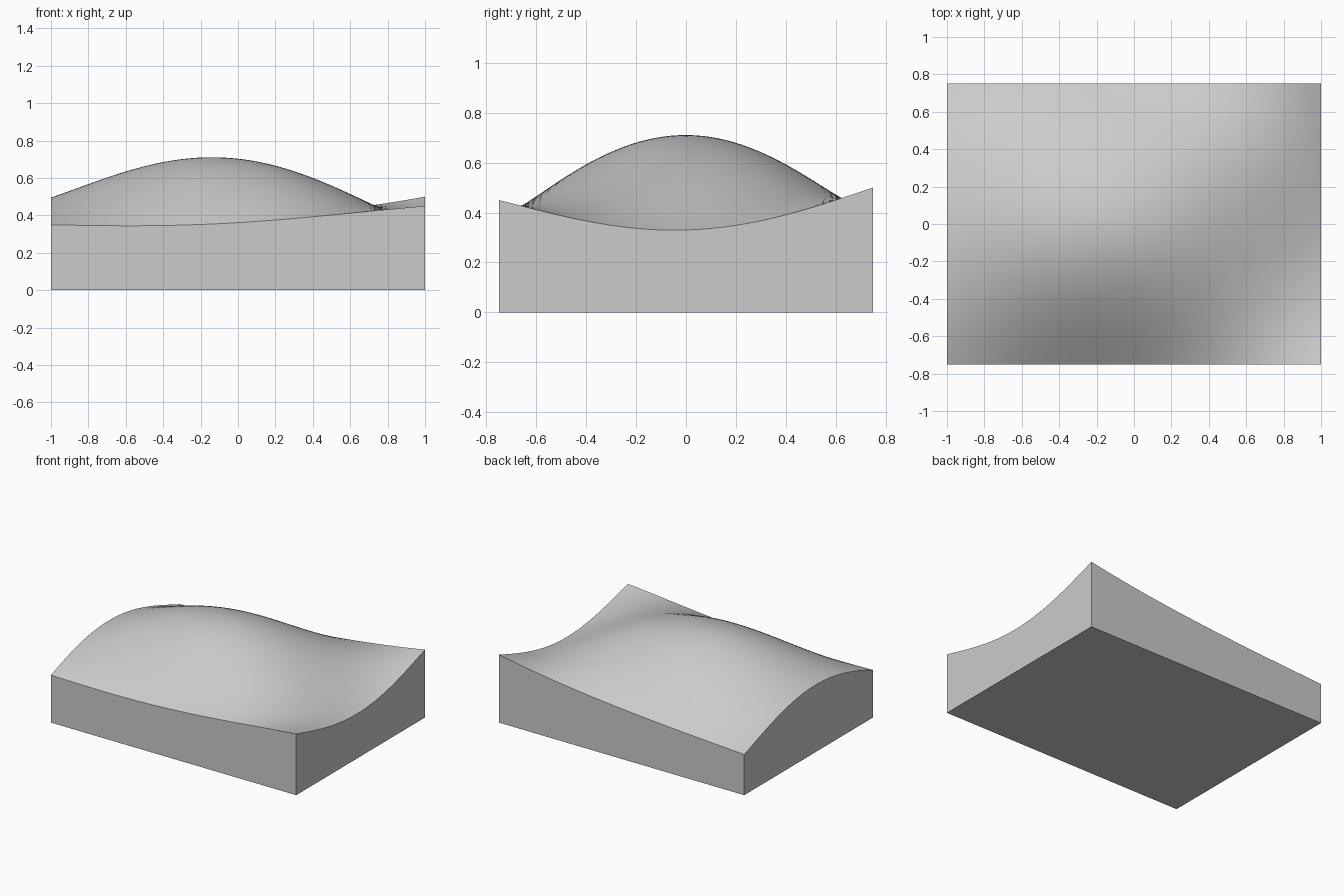
import bpy
import bmesh
import math

cube = bpy.data.objects.get("Cube")
if cube:
    bpy.data.objects.remove(cube, do_unlink=True)

HALF_X, HALF_Y = 1.0, 0.75
COLS, ROWS = 64, 48

# Control heights of the curved top: rows run front to back, columns -x to +x
HEIGHTS = [
    [0.35, 0.34, 0.33, 0.41, 0.45],
    [0.49, 0.60, 0.80, 0.47, 0.355],
    [0.593, 0.895, 1.298, 0.657, 0.235],
    [0.43, 0.57, 0.83, 0.46, 0.375],
    [0.30, 0.33, 0.36, 0.41, 0.50],
]


def bezier(values, t):
    """Bezier curve of any degree through its control values."""
    n = len(values) - 1
    return sum(math.comb(n, i) * t**i * (1 - t)**(n - i) * v
               for i, v in enumerate(values))


def top_height(x, y):
    u = (x + HALF_X) / (2 * HALF_X)
    v = (y + HALF_Y) / (2 * HALF_Y)
    return bezier([bezier(row, u) for row in HEIGHTS], v)


# Curved top surface
bm = bmesh.new()
bmesh.ops.create_grid(bm, x_segments=COLS, y_segments=ROWS, size=1)
for vert in bm.verts:
    vert.co.y *= HALF_Y
    vert.co.z = top_height(vert.co.x, vert.co.y)

# Straight walls down to the ground, then the flat underside
rim = [e for e in bm.edges if e.is_boundary]
wall = bmesh.ops.extrude_edge_only(bm, edges=rim)["geom"]
for item in wall:
    if isinstance(item, bmesh.types.BMVert):
        item.co.z = 0
base_rim = [e for e in bm.edges if e.is_boundary]
bmesh.ops.contextual_create(bm, geom=base_rim)
bmesh.ops.recalc_face_normals(bm, faces=bm.faces[:])

mesh = bpy.data.meshes.new("curved_block")
bm.to_mesh(mesh)
bm.free()
block = bpy.data.objects.new("curved_block", mesh)
bpy.context.collection.objects.link(block)

# Plain grey material
grey = bpy.data.materials.new("light_grey")
grey.use_nodes = True
color = (0.6, 0.6, 0.6, 1)
grey.diffuse_color = color
grey.node_tree.nodes["Principled BSDF"].inputs["Base Color"].default_value = color
mesh.materials.append(grey)

# Smooth top with crisp wall edges
bpy.ops.object.select_all(action="DESELECT")
block.select_set(True)
bpy.context.view_layer.objects.active = block
bpy.ops.object.shade_smooth_by_angle(angle=math.radians(30))
